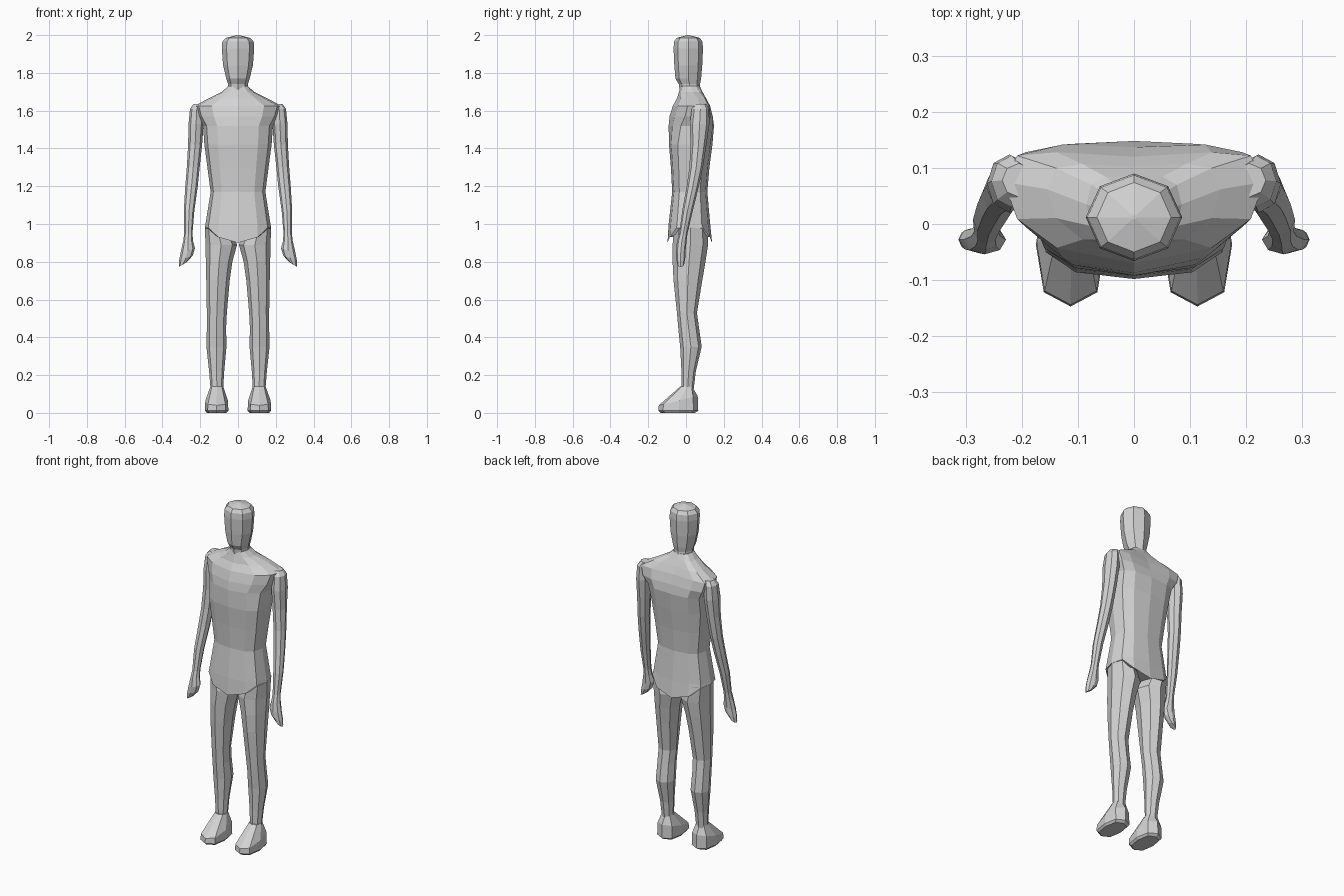
import bpy, bmesh, math

grey = bpy.data.materials.new("light grey")
grey.diffuse_color = (0.65, 0.65, 0.65, 1)


def loft(name, rings, n=8, e=1.0, mirror=False, shape=None):
    """Skin horizontal rings (z, cx, cy, rx, ry[, bow]); bow pushes the sides back."""
    bm = bmesh.new()
    loops = []
    for i, r in enumerate(rings):
        z, cx, cy, rx, ry = r[:5]
        bow = r[5] if len(r) > 5 else 0
        loop = []
        for k in range(n):
            a = 2 * math.pi * k / n
            c, s = math.cos(a), math.sin(a)
            x = math.copysign(abs(c) ** e, c)
            y = math.copysign(abs(s) ** e, s)
            p = [cx + rx * x, cy + ry * y + bow * x * x, z]
            if shape:
                p = shape(i, p, x, y)
            loop.append(bm.verts.new(p))
        loops.append(loop)
    for a, b in zip(loops, loops[1:]):
        for k in range(n):
            j = (k + 1) % n
            bm.faces.new((a[k], a[j], b[j], b[k]))
    bm.faces.new(loops[0][::-1])
    bm.faces.new(loops[-1])
    bmesh.ops.recalc_face_normals(bm, faces=bm.faces)
    me = bpy.data.meshes.new(name)
    bm.to_mesh(me)
    bm.free()
    me.materials.append(grey)
    ob = bpy.data.objects.new(name, me)
    bpy.context.collection.objects.link(ob)
    if mirror:
        ob.modifiers.new("mirror", "MIRROR").use_mirror_merge = False
    return ob


# Torso: shirt with a hem that rises over the hips
def hem(i, p, x, y):
    if i == 0:
        p[2] += 0.08 * min(1, max(0, (abs(x) - 0.5) / 0.25))
    return p


loft("torso", [
    (0.90, 0, 0.020, 0.175, 0.118),
    (1.00, 0, 0.018, 0.172, 0.110),
    (1.17, 0, 0.020, 0.145, 0.093),
    (1.30, 0, 0.022, 0.162, 0.102),
    (1.42, 0, 0.025, 0.178, 0.115),
    (1.52, 0, 0.028, 0.185, 0.120, 0.02),
    (1.57, 0, 0.025, 0.215, 0.112, 0.045),
    (1.625, 0, 0.025, 0.232, 0.095, 0.05),
    (1.665, 0, 0.027, 0.155, 0.075, 0.035),
    (1.70, 0, 0.025, 0.085, 0.062, 0.01),
    (1.73, 0, 0.022, 0.052, 0.050),
], n=12, e=0.75, shape=hem)

# Head and neck
loft("head", [
    (1.68, 0, 0.025, 0.055, 0.055),
    (1.74, 0, 0.018, 0.052, 0.056),
    (1.77, 0, 0.012, 0.062, 0.068),
    (1.84, 0, 0.012, 0.079, 0.074),
    (1.93, 0, 0.012, 0.086, 0.078),
    (1.965, 0, 0.012, 0.083, 0.075),
    (1.985, 0, 0.012, 0.066, 0.062),
    (2.00, 0, 0.012, 0.004, 0.004),
])


# Arms ending in mitten hands, the fingertips slanting outward
def fingers(i, p, x, y):
    if i >= 9:
        p[2] -= 0.012 * x
    return p


loft("arms", [
    (1.635, 0.205, 0.078, 0.030, 0.030),
    (1.61, 0.218, 0.076, 0.036, 0.046),
    (1.53, 0.222, 0.072, 0.040, 0.052),
    (1.42, 0.227, 0.066, 0.037, 0.042),
    (1.30, 0.237, 0.054, 0.034, 0.036),
    (1.20, 0.246, 0.036, 0.033, 0.032),
    (1.07, 0.259, 0.008, 0.028, 0.028),
    (0.95, 0.263, -0.014, 0.022, 0.022),
    (0.91, 0.264, -0.022, 0.026, 0.025),
    (0.86, 0.266, -0.028, 0.038, 0.026),
    (0.82, 0.276, -0.028, 0.036, 0.024),
    (0.785, 0.293, -0.028, 0.020, 0.018),
], mirror=True, shape=fingers)

# Legs
loft("legs", [
    (0.985, 0.112, 0.025, 0.062, 0.088),
    (0.89, 0.089, 0.023, 0.084, 0.094),
    (0.80, 0.100, 0.016, 0.070, 0.087),
    (0.70, 0.106, 0.010, 0.062, 0.076),
    (0.53, 0.112, 0.005, 0.053, 0.053),
    (0.45, 0.114, 0.014, 0.051, 0.055),
    (0.35, 0.114, 0.026, 0.053, 0.057),
    (0.22, 0.113, 0.014, 0.040, 0.038),
    (0.12, 0.112, 0.008, 0.033, 0.032),
], mirror=True)


# Feet: pointed toe, wide front, flat heel
def foot(i, p, x, y):
    if y > 0.5:
        p[1] = max(p[1] - 0.01, 0.03)
    if i == 2:
        p[2] += 0.025 * y
    return p


loft("feet", [
    (0.0, 0.113, -0.038, 0.052, 0.095),
    (0.012, 0.113, -0.036, 0.062, 0.111),
    (0.065, 0.113, -0.036, 0.060, 0.108),
    (0.14, 0.112, 0.006, 0.034, 0.036),
], e=0.75, mirror=True, shape=foot)
